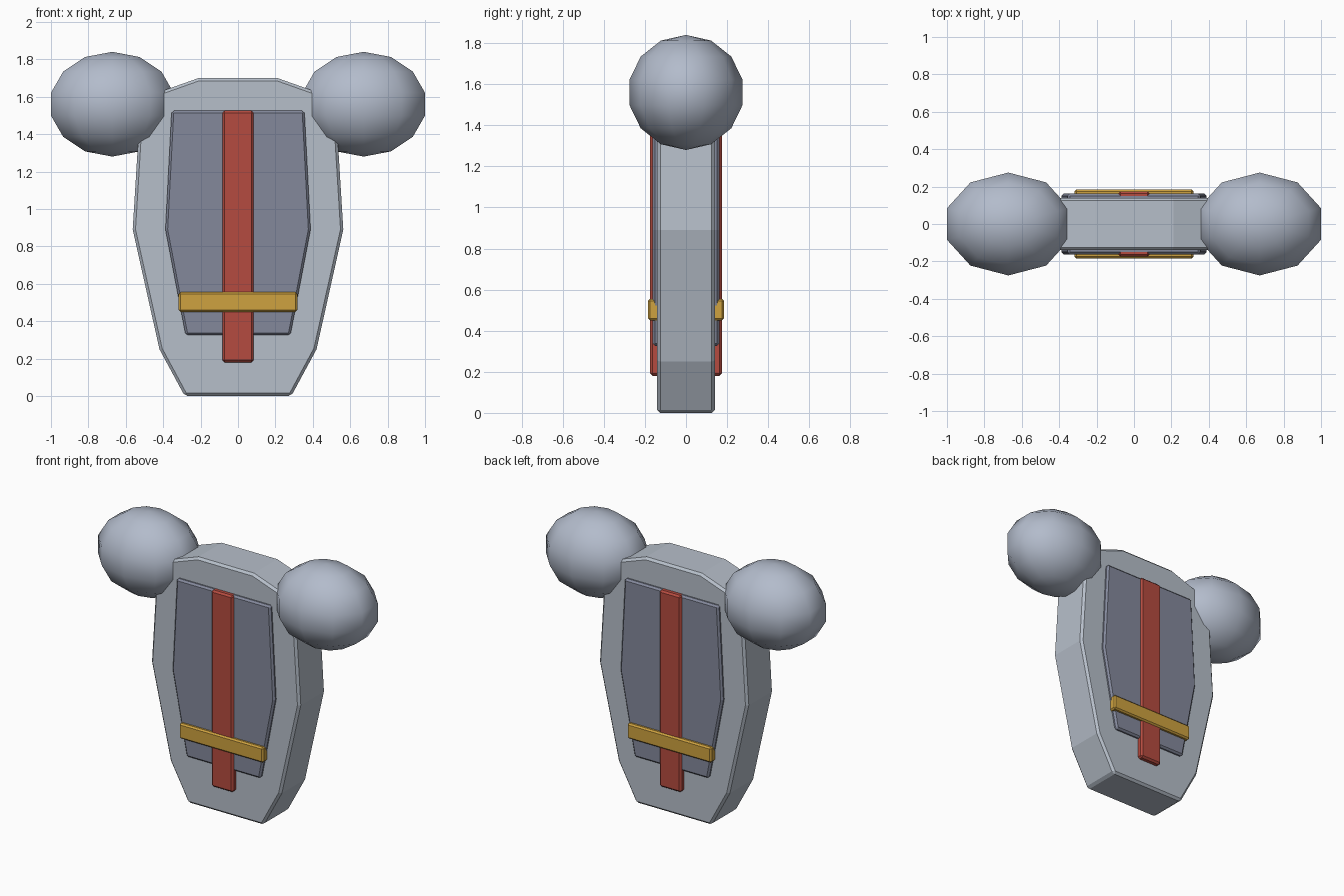
import bpy
import bmesh
import math

cube = bpy.data.objects.get("Cube")
if cube:
    bpy.data.objects.remove(cube, do_unlink=True)


def material(name, rgb):
    mat = bpy.data.materials.new(name)
    mat.use_nodes = True
    color = (*rgb, 1.0)
    mat.diffuse_color = color
    mat.node_tree.nodes["Principled BSDF"].inputs["Base Color"].default_value = color
    return mat


light_grey = material("light grey", (0.47, 0.52, 0.59))
pale_blue_grey = material("pale blue grey", (0.45, 0.50, 0.60))
slate = material("slate", (0.23, 0.25, 0.33))
red = material("red", (0.46, 0.07, 0.05))
gold = material("gold", (0.62, 0.36, 0.05))


def add_object(name, bm, mat):
    mesh = bpy.data.meshes.new(name)
    bm.to_mesh(mesh)
    bm.free()
    mesh.materials.append(mat)
    obj = bpy.data.objects.new(name, mesh)
    bpy.context.collection.objects.link(obj)
    return obj


def slab(name, half_outline, y0, y1, mat, chamfer):
    """Mirror a right-hand x/z outline, extrude it along y, chamfer the sharp edges."""
    outline = half_outline + [(-x, z) for x, z in reversed(half_outline)]
    bm = bmesh.new()
    face = bm.faces.new([bm.verts.new((x, y0, z)) for x, z in outline])
    ext = bmesh.ops.extrude_face_region(bm, geom=[face], use_keep_orig=True)
    moved = [v for v in ext["geom"] if isinstance(v, bmesh.types.BMVert)]
    bmesh.ops.translate(bm, verts=moved, vec=(0, y1 - y0, 0))
    bmesh.ops.recalc_face_normals(bm, faces=bm.faces)
    obj = add_object(name, bm, mat)
    bevel = obj.modifiers.new("chamfer", "BEVEL")
    bevel.width = chamfer
    bevel.segments = 1
    bevel.limit_method = "ANGLE"
    bevel.angle_limit = math.radians(30)
    return obj


def bar(half_width, z0, z1):
    return [(half_width, z0), (half_width, z1)]


# Main tapered body
body_outline = [(0.285, 0), (0.42, 0.25), (0.563, 0.89), (0.52, 1.59), (0.21, 1.70)]
slab("body", body_outline, -0.14, 0.14, light_grey, 0.015)

# Raised panel, stripe and crossbar on both faces
panel_outline = [(0.28, 0.325), (0.388, 0.89), (0.355, 1.525)]
for side, sign in (("front", -1), ("back", 1)):
    slab(side + "_panel", panel_outline, sign * 0.12, sign * 0.162, slate, 0.012)
    slab(side + "_stripe", bar(0.083, 0.18, 1.525), sign * 0.12, sign * 0.175, red, 0.012)
    slab(side + "_crossbar", bar(0.318, 0.45, 0.555), sign * 0.13, sign * 0.185, gold, 0.010)

# Rounded shoulders: coarse smooth spheres, wider than deep
for side, sign in (("left", 1), ("right", -1)):
    bm = bmesh.new()
    bmesh.ops.create_uvsphere(bm, u_segments=10, v_segments=7, radius=1)
    bmesh.ops.scale(bm, verts=bm.verts, vec=(0.353, 0.282, 0.28))
    bmesh.ops.translate(bm, verts=bm.verts, vec=(sign * 0.672, 0, 1.56))
    for face in bm.faces:
        face.smooth = True
    add_object(side + "_shoulder", bm, pale_blue_grey)
